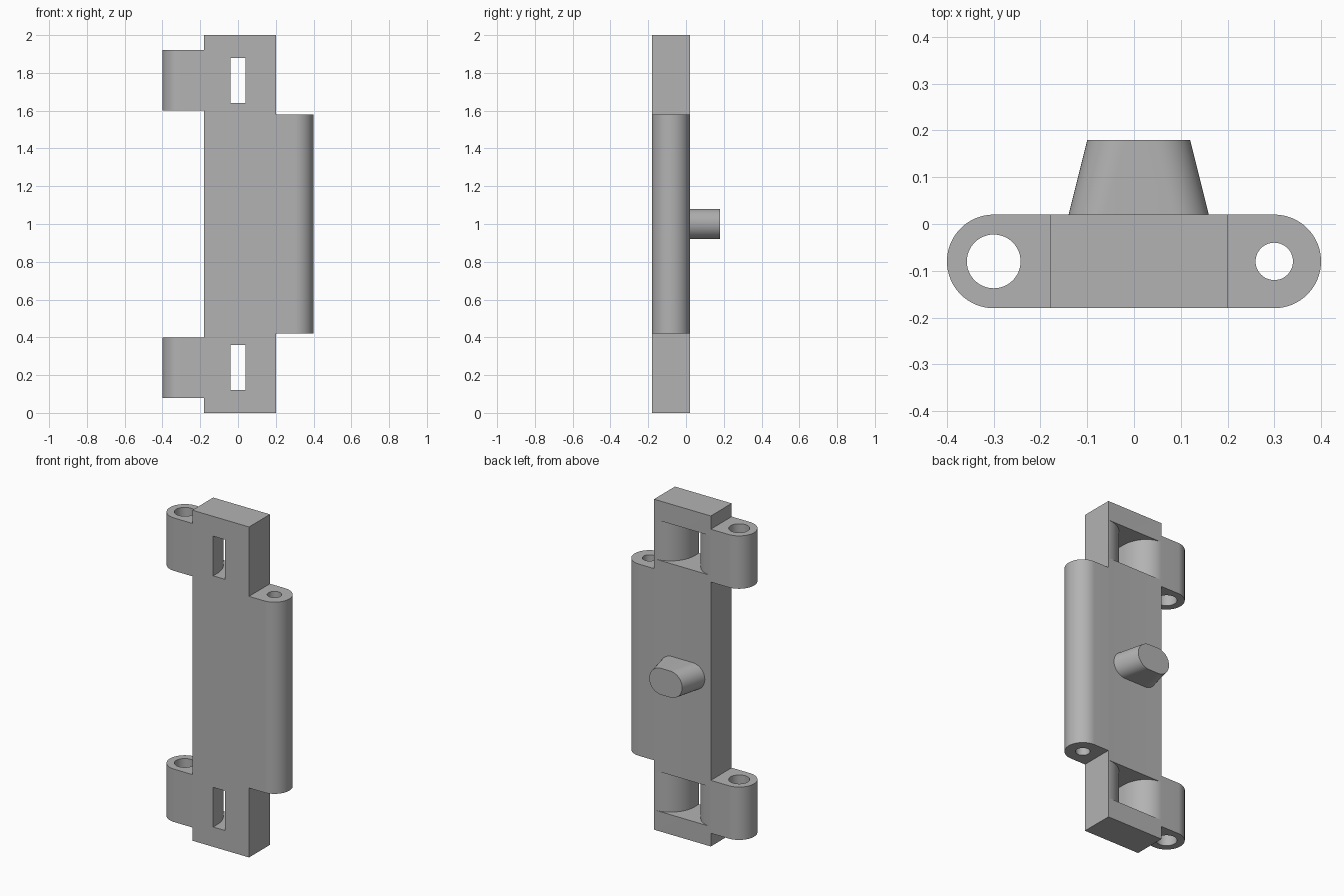
import bpy, bmesh
from math import cos, sin, pi, radians

if "Cube" in bpy.data.objects:
    bpy.data.objects.remove(bpy.data.objects["Cube"], do_unlink=True)

GREY = (0.45, 0.45, 0.45, 1)
mat = bpy.data.materials.new("plain grey")
mat.use_nodes = True
mat.diffuse_color = GREY
mat.node_tree.nodes["Principled BSDF"].inputs["Base Color"].default_value = GREY

FRONT, BACK = -0.18, 0.02
MID = (FRONT + BACK) / 2
RADIUS = (BACK - FRONT) / 2


def arc(cx, cy, rx, ry, start, end, steps=24):
    """Points along an elliptical arc, angles in degrees."""
    angles = [radians(start + (end - start) * i / steps) for i in range(steps + 1)]
    return [(cx + rx * cos(a), cy + ry * sin(a)) for a in angles]


def loft(name, lower, upper):
    """Solid between two matching loops of 3D points."""
    bm = bmesh.new()
    a = [bm.verts.new(p) for p in lower]
    b = [bm.verts.new(p) for p in upper]
    bm.faces.new(a)
    bm.faces.new(b)
    for i in range(len(a)):
        j = (i + 1) % len(a)
        bm.faces.new((a[i], a[j], b[j], b[i]))
    bmesh.ops.recalc_face_normals(bm, faces=bm.faces)
    mesh = bpy.data.meshes.new(name)
    bm.to_mesh(mesh)
    bm.free()
    mesh.materials.append(mat)
    obj = bpy.data.objects.new(name, mesh)
    bpy.context.collection.objects.link(obj)
    return obj


def prism(name, outline, z0, z1):
    return loft(name, [(x, y, z0) for x, y in outline], [(x, y, z1) for x, y in outline])


def select(obj):
    bpy.ops.object.select_all(action="DESELECT")
    obj.select_set(True)
    bpy.context.view_layer.objects.active = obj


def cut(obj, cutter):
    mod = obj.modifiers.new("cut", "BOOLEAN")
    mod.operation, mod.solver, mod.object = "DIFFERENCE", "EXACT", cutter
    select(obj)
    bpy.ops.object.modifier_apply(modifier=mod.name)
    bpy.data.objects.remove(cutter, do_unlink=True)


def smooth(obj):
    select(obj)
    bpy.ops.object.shade_smooth_by_angle(angle=radians(30))


# Main plate with two strap slots that flare out toward the back
LEFT, RIGHT = 0.2, -0.18
plate = prism("plate", [(RIGHT, FRONT), (LEFT, FRONT), (LEFT, BACK), (RIGHT, BACK)], 0, 2)
ends = LEFT - 0.002, RIGHT + 0.002
curve_y, slot = -0.14, 0.04
flare = [(-slot, -0.3), (slot, -0.3)]
flare += arc(ends[0], curve_y, ends[0] - slot, BACK - curve_y, 180, 90)
flare += [(ends[0], 0.1), (ends[1], 0.1)]
flare += arc(ends[1], curve_y, -slot - ends[1], BACK - curve_y, 90, 0)
for z0 in (0.12, 1.64):
    cut(plate, prism("slot_cutter", flare, z0, z0 + 0.24))
smooth(plate)


# Hinge knuckles with pin holes
def knuckle(name, side, root, hole, z0, z1):
    cx = side * 0.3
    outline = [(root, FRONT)] + arc(cx, MID, side * RADIUS, RADIUS, -90, 90, 48) + [(root, BACK)]
    obj = prism(name, outline, z0, z1)
    cut(obj, prism("pin_cutter", arc(cx, MID, hole, hole, 0, 360, 48)[:-1], z0 - 0.1, z1 + 0.1))
    smooth(obj)


knuckle("long_knuckle", 1, LEFT, 0.04, 0.42, 1.58)
knuckle("lower_knuckle", -1, RIGHT, 0.0575, 0.08, 0.4)
knuckle("upper_knuckle", -1, RIGHT, 0.0575, 1.6, 1.92)


# Tapered oval peg on the back
def oval(x0, x1, y, r=0.08):
    pts = arc(x1 - r, 1, r, r, -90, 90) + arc(x0 + r, 1, r, r, 90, 270)
    return [(x, y, z) for x, z in pts]


smooth(loft("peg", oval(-0.14, 0.16, BACK), oval(-0.1, 0.12, 0.18)))
